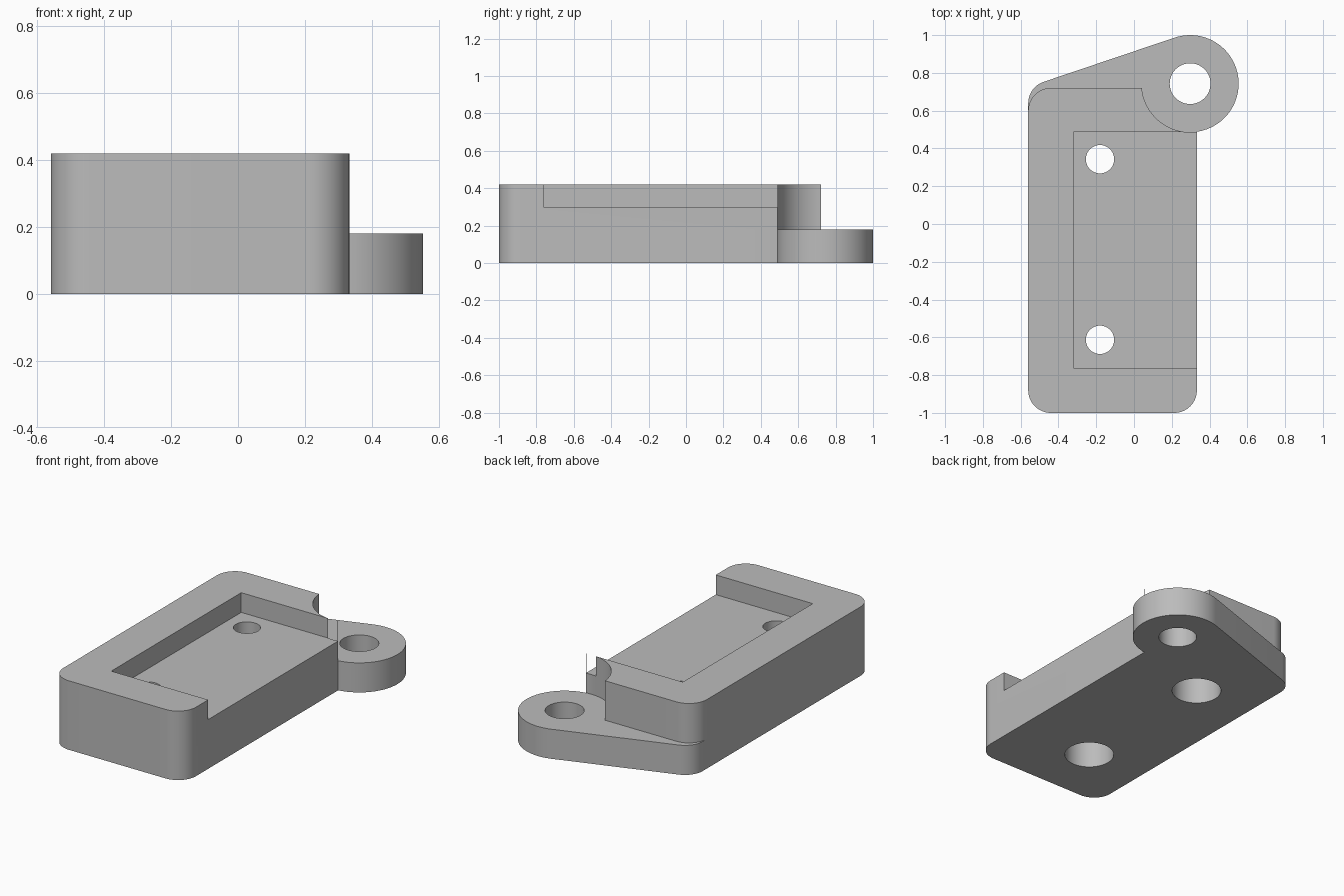
import bpy
import bmesh
from math import sin, cos, radians

cube = bpy.data.objects.get("Cube")
if cube:
    bpy.data.objects.remove(cube, do_unlink=True)

grey = bpy.data.materials.new("plain grey")
grey.use_nodes = True
grey.diffuse_color = (0.5, 0.5, 0.5, 1)
grey.node_tree.nodes["Principled BSDF"].inputs["Base Color"].default_value = (0.5, 0.5, 0.5, 1)

LEFT, RIGHT, FRONT, BACK = -0.56, 0.333, -1.0, 0.72
CORNER = 0.12
LUG, LUG_R = (0.297, 0.743), 0.257
PLATE_TOP, FLOOR, TOP = 0.18, 0.30, 0.42


def arc(centre, r, start, end, steps=16):
    angles = [radians(start + (end - start) * i / steps) for i in range(steps + 1)]
    return [(centre[0] + r * cos(a), centre[1] + r * sin(a)) for a in angles]


def prism(name, outline, z0, z1):
    bm = bmesh.new()
    face = bm.faces.new([bm.verts.new((x, y, z0)) for x, y in outline])
    side = bmesh.ops.extrude_face_region(bm, geom=[face])["geom"]
    bmesh.ops.translate(bm, vec=(0, 0, z1 - z0),
                        verts=[v for v in side if isinstance(v, bmesh.types.BMVert)])
    bmesh.ops.recalc_face_normals(bm, faces=bm.faces)
    mesh = bpy.data.meshes.new(name)
    bm.to_mesh(mesh)
    bm.free()
    mesh.materials.append(grey)
    obj = bpy.data.objects.new(name, mesh)
    bpy.context.collection.objects.link(obj)
    return obj


def combine(target, tool, operation):
    mod = target.modifiers.new(operation.lower(), 'BOOLEAN')
    mod.operation, mod.solver, mod.object = operation, 'EXACT', tool
    tool.hide_render = True
    bpy.context.view_layer.objects.active = target
    bpy.ops.object.modifier_apply(modifier=mod.name)
    bpy.data.objects.remove(tool, do_unlink=True)


def drill(target, centre, r, z0, z1):
    combine(target, prism("drill", arc(centre, r, 0, 352.5, 47), z0, z1), 'DIFFERENCE')


# Base plate with its round lug
front = (arc((LEFT + CORNER, FRONT + CORNER), CORNER, 180, 270)
         + arc((RIGHT - CORNER, FRONT + CORNER), CORNER, 270, 360))
plate = front + arc(LUG, LUG_R, -82, 108.6, 48) + arc((LEFT + CORNER, 0.639), CORNER, 108.6, 180)
bracket = prism("bracket_body", plate, 0, PLATE_TOP)

# Raised block, scooped out around the lug
block = front + arc(LUG, LUG_R, 278, 185, 28) + arc((LEFT + CORNER, BACK - CORNER), CORNER, 90, 180)
combine(bracket, prism("raised_block", block, PLATE_TOP, TOP), 'UNION')

# Pocket open to one side
pocket = [(-0.32, -0.762), (0.5, -0.762), (0.5, 0.488), (-0.32, 0.488)]
combine(bracket, prism("pocket", pocket, FLOOR, TOP + 0.1), 'DIFFERENCE')

# Lug hole, and screw holes counterbored from below
drill(bracket, LUG, 0.108, -0.1, 0.6)
for y in (0.343, -0.613):
    drill(bracket, (-0.18, y), 0.075, -0.1, 0.6)
    drill(bracket, (-0.18, y), 0.14, -0.1, 0.2)

bpy.ops.object.select_all(action='DESELECT')
bracket.select_set(True)
bpy.context.view_layer.objects.active = bracket
bpy.ops.object.shade_smooth_by_angle(angle=radians(30))
